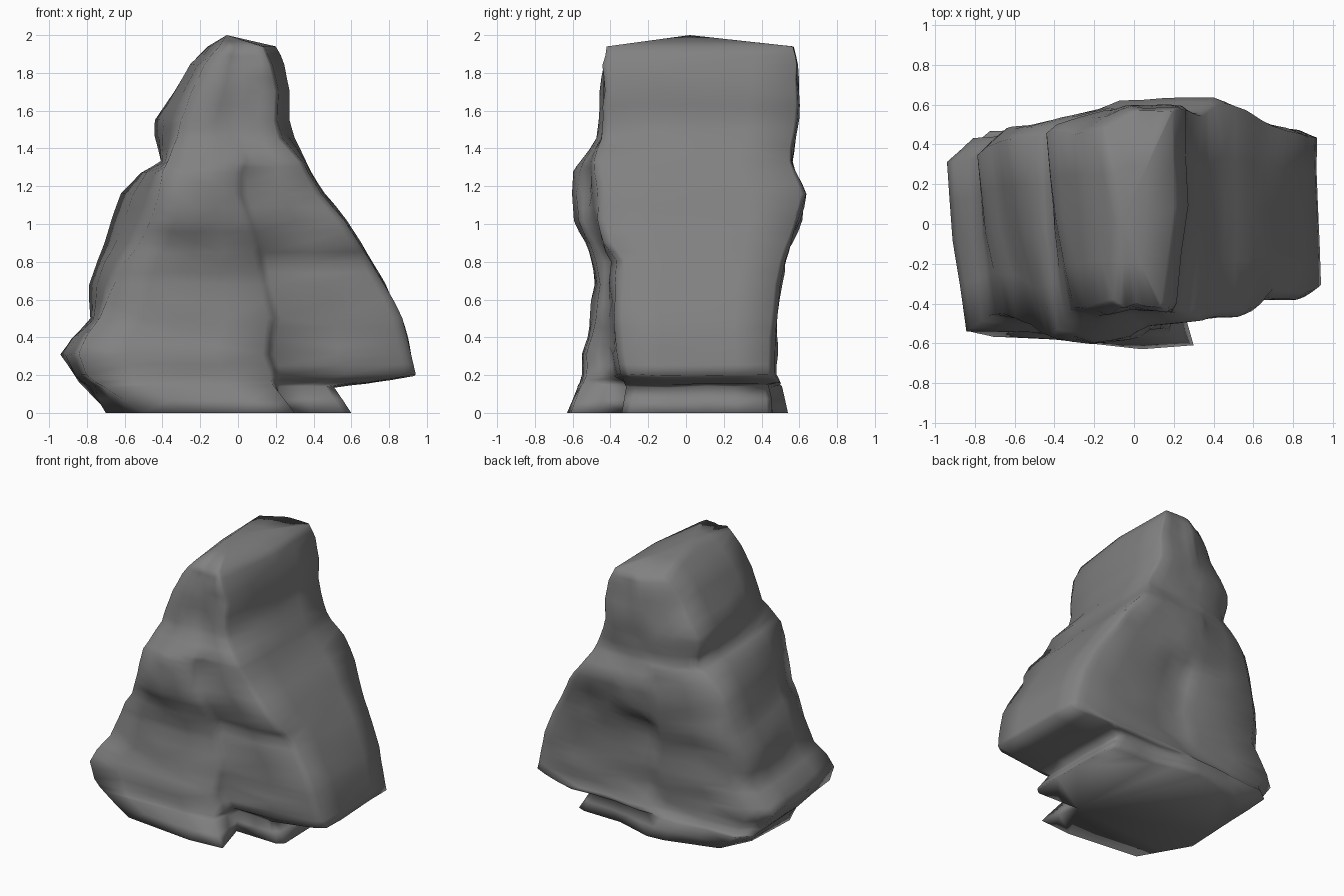
import bpy, bmesh
from mathutils import Vector, noise

# Height, left x, left-front x, right x, front y, right-front y, back y
LEVELS = [
    (0.00, -0.71, -0.50, 0.60, -0.63, -0.33, 0.54),
    (0.14, -0.82, -0.71, 0.51, -0.58, -0.31, 0.52),
    (0.16, -0.84, -0.75, 0.69, -0.57, -0.32, 0.50),
    (0.20, -0.87, -0.80, 0.94, -0.56, -0.33, 0.48),
    (0.31, -0.94, -0.84, 0.92, -0.55, -0.35, 0.48),
    (0.40, -0.88, -0.80, 0.90, -0.52, -0.36, 0.48),
    (0.50, -0.78, -0.73, 0.87, -0.50, -0.37, 0.49),
    (0.68, -0.79, -0.66, 0.79, -0.49, -0.37, 0.50),
    (0.80, -0.75, -0.60, 0.72, -0.51, -0.36, 0.53),
    (0.90, -0.71, -0.52, 0.66, -0.53, -0.43, 0.56),
    (1.02, -0.67, -0.46, 0.58, -0.59, -0.46, 0.60),
    (1.16, -0.62, -0.42, 0.47, -0.61, -0.47, 0.63),
    (1.27, -0.52, -0.40, 0.40, -0.59, -0.48, 0.58),
    (1.33, -0.41, -0.37, 0.37, -0.56, -0.48, 0.56),
    (1.46, -0.44, -0.32, 0.31, -0.48, -0.44, 0.58),
    (1.55, -0.44, -0.30, 0.28, -0.46, -0.43, 0.59),
    (1.70, -0.34, -0.25, 0.28, -0.44, -0.42, 0.60),
    (1.84, -0.26, -0.18, 0.25, -0.44, -0.43, 0.59),
    (1.94, -0.16, -0.10, 0.21, -0.42, -0.41, 0.57),
]


def section(z, xl, xlf, xr, yf, yr, yb):
    """Blocky outline with a stepped front-right corner."""
    w = xr - xl
    c = min(w / 1.8, 1.0)                      # corner softness
    shear = 0.07 if z > 1.4 else (0.02 if z > 0.5 else 0.0)
    xc = min(0.19, xr - 0.4 * w - 0.05)        # front crease
    step = (min(xc + 0.07, xr - shear - 0.09), yr * 0.7 + yf * 0.3)
    if z < 0.17:                               # notch beside the foot
        xc = 0.30 - 0.8 * z
        step = (0.22, yr)
    yl = min(yb - 0.03, 0.51)                  # back of the left part
    foot = 0.08 if z < 0.15 else 0.0           # recessed back of the foot
    groove = 0.05 if 0.25 < z < 0.9 else 0.0   # vertical groove in the back
    pts = [
        (xlf, yf + (0.01 if z < 0.5 else 0.04)),
        ((xlf + xc) * 0.5, yf),
        (xc, yf + 0.02),
        step,
        (xr - shear - 0.06 * c, yr - 0.01),
        (xr - shear, yr + 0.03),
        (xr - 0.01, (yr + yb) * 0.5),
        (xr - 0.02, yb - 0.04 * c - foot),
        (xr - 0.11 * c, yb - 0.005 - foot),
        (xr - 0.29 * w, yb - foot),
        (xr - 0.50 * w, yb - groove),
        (xr - 0.60 * w, min(yb - 0.01, 0.57)),
        (xl + 0.13 * c, yl - 0.02),
        (xl, yl - 0.14 * c),
        (xl * 0.6 + xlf * 0.4 - 0.01, (yf + yb) * 0.5 - 0.05),
    ]
    if z < 0.1:                                # rounded underside on the left
        pts[0] = (-0.50, -0.57)
        pts[1] = (0.04, yf)
        pts[12] = (-0.57, 0.42)
        pts[13] = (-0.68, 0.20)
        pts[14] = (-0.70, -0.22)
    return [Vector((x, y, z)) for x, y in pts]


# Rock body lofted through the sections
bm = bmesh.new()
rings = [[bm.verts.new(p) for p in section(*lv)] for lv in LEVELS]
n = len(rings[0])
for a, b in zip(rings, rings[1:]):
    for i in range(n):
        j = (i + 1) % n
        bm.faces.new((a[i], a[j], b[j], b[i]))
bm.faces.new(list(reversed(rings[0])))

# Peak
apex = bm.verts.new((-0.06, 0.02, 2.0))
for i in range(n):
    bm.faces.new((rings[-1][i], rings[-1][(i + 1) % n], apex))

# Chipped, weathered surface
bmesh.ops.subdivide_edges(bm, edges=bm.edges[:], cuts=1, use_grid_fill=True)
bmesh.ops.triangulate(bm, faces=bm.faces[:])
for v in bm.verts:
    if 0.01 < v.co.z < 1.93:
        d = noise.noise_vector(v.co * 4.0) * 0.022 + noise.noise_vector(v.co * 8.0) * 0.01
        rough = 0.4 if abs(v.co.x) > 0.6 else 1.0
        v.co += Vector((d.x * 0.4, d.y * rough, d.z * 0.5))
bmesh.ops.recalc_face_normals(bm, faces=bm.faces[:])

mesh = bpy.data.meshes.new("rock")
bm.to_mesh(mesh)
bm.free()
rock = bpy.data.objects.new("rock", mesh)
bpy.context.collection.objects.link(rock)

# Dark stone
stone = bpy.data.materials.new("dark_stone")
stone.diffuse_color = (0.22, 0.22, 0.22, 1)
mesh.materials.append(stone)

bpy.context.view_layer.objects.active = rock
rock.select_set(True)
bpy.ops.object.shade_smooth()
